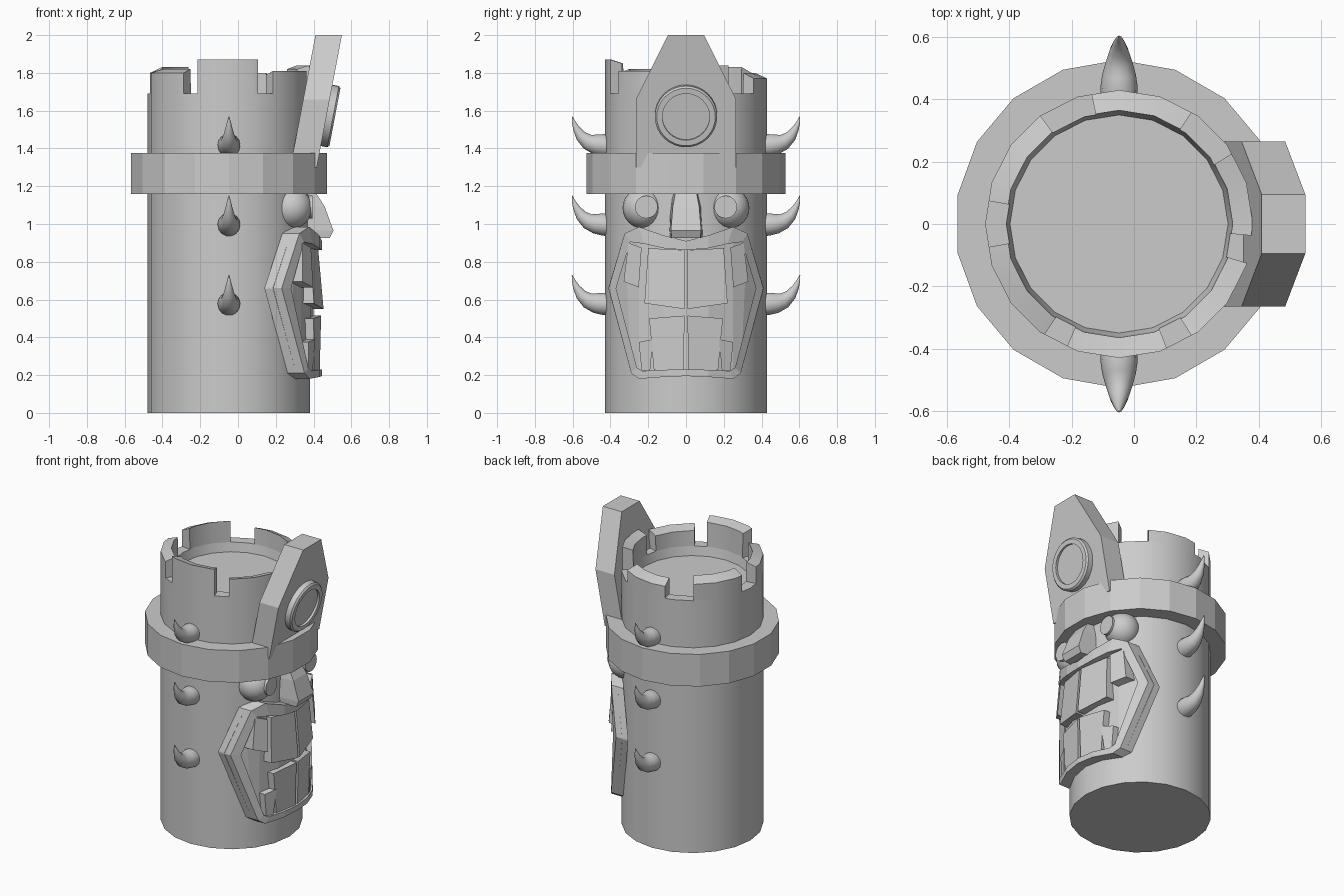
import bpy, bmesh, math
from mathutils import Vector, Matrix

if "Cube" in bpy.data.objects:
    bpy.data.objects.remove(bpy.data.objects["Cube"], do_unlink=True)

AXIS = -0.048          # x of the tower's centre line
SIDES = 20
RIM = 1.69             # height of the gaps between merlons

stone = bpy.data.materials.new("grey stone")
stone.use_nodes = True
grey = (0.6, 0.6, 0.6, 1)
stone.diffuse_color = grey
stone.node_tree.nodes["Principled BSDF"].inputs["Base Color"].default_value = grey


def finish(name, bm, smooth=None):
    bmesh.ops.recalc_face_normals(bm, faces=bm.faces)
    mesh = bpy.data.meshes.new(name)
    bm.to_mesh(mesh)
    bm.free()
    obj = bpy.data.objects.new(name, mesh)
    bpy.context.collection.objects.link(obj)
    mesh.materials.append(stone)
    if smooth:
        bpy.ops.object.select_all(action='DESELECT')
        obj.select_set(True)
        bpy.context.view_layer.objects.active = obj
        bpy.ops.object.shade_smooth_by_angle(angle=math.radians(smooth))
    return obj


def loft(name, loops, closed=False, smooth=None):
    """Skin equal-length loops; cap the ends, or join last to first."""
    bm = bmesh.new()
    rings = [[bm.verts.new(p) for p in loop] for loop in loops]
    n = len(rings[0])
    pairs = list(zip(rings, rings[1:]))
    if closed:
        pairs.append((rings[-1], rings[0]))
    else:
        bm.faces.new(rings[0])
        bm.faces.new(rings[-1])
    for a, b in pairs:
        for i in range(n):
            j = (i + 1) % n
            bm.faces.new((a[i], a[j], b[j], b[i]))
    return finish(name, bm, smooth)


def ring(r, z, n=SIDES, start=0):
    return [(AXIS + r * math.cos(math.radians(start + 360 * i / n)),
             r * math.sin(math.radians(start + 360 * i / n)), z) for i in range(n)]


def on_wall(r, deg, z):
    """Point on the flat-sided wall at any angle."""
    step = 360 / SIDES
    r *= math.cos(math.radians(step / 2)) / math.cos(math.radians(deg % step - step / 2))
    a = math.radians(deg)
    return (AXIS + r * math.cos(a), r * math.sin(a), z)


# Tower shaft with a sunken top
loft("tower", [ring(0.43, 0), ring(0.43, RIM), ring(0.362, RIM), ring(0.35, 1.63)], smooth=30)

# Uneven merlons: start angle, end angle, outer top, inner top
merlons = [(57, 102, 1.77, 1.80), (126, 170, 1.80, 1.83), (190, 236, 1.80, 1.82),
           (247, 291, 1.87, 1.85), (303, 343, 1.81, 1.79), (-5, 32, 1.84, 1.82)]
for k, (a, b, top, inner) in enumerate(merlons):
    step = 360 // SIDES
    angles = [a] + [d for d in range(-step, 360, step) if a < d < b] + [b]
    loft(f"merlon_{k + 1}", [[on_wall(0.43, d, RIM), on_wall(0.43, d, top),
                              on_wall(0.365, d, inner), on_wall(0.362, d, RIM)]
                             for d in angles], smooth=30)

# Wide flat-sided headband
loft("headband", [ring(0.527, 1.16, 18, 10), ring(0.527, 1.375, 18, 10)])


# Leaning crest with a round medallion
SLOPE = 0.19
outline = [(-0.265, 1.3), (0.265, 1.3), (0.265, 1.66), (0.095, 2), (-0.095, 2), (-0.265, 1.66)]
loft("crest", [[(x + SLOPE * (z - 2), y, z) for y, z in outline] for x in (0.41, 0.55)])

profile = [(0.165, -0.03), (0.165, 0.035), (0.155, 0.045), (0.125, 0.045), (0.125, 0.03)]
tilt = Vector((1, 0, -SLOPE)).to_track_quat('Z', 'Y').to_matrix().to_4x4()
place = Matrix.Translation((0.469, 0, 1.575)) @ tilt
circle = [(math.cos(math.tau * i / 32), math.sin(math.tau * i / 32)) for i in range(32)]
loft("medallion", [[place @ Vector((r * c, r * s, h)) for c, s in circle]
                   for r, h in profile], smooth=30)


# Curved horns, three on each side
def horn(name, side, z0):
    path = [(0.40, -0.02, 0.058), (0.44, -0.012, 0.06), (0.48, -0.008, 0.054),
            (0.52, 0.005, 0.043), (0.555, 0.035, 0.031), (0.58, 0.075, 0.019),
            (0.595, 0.11, 0.01), (0.603, 0.14, 0.002)]
    loops = []
    for i, (y, z, r) in enumerate(path):
        p, q = path[max(i - 1, 0)], path[min(i + 1, len(path) - 1)]
        t = Vector((0, q[0] - p[0], q[1] - p[1])).normalized()
        up = Vector((0, -t.z, t.y))
        loop = []
        for k in range(14):
            a = math.tau * k / 14
            v = Vector((AXIS, y, z0 + z)) + up * r * math.sin(a)
            loop.append((v.x + r * math.cos(a), side * v.y, v.z))
        loops.append(loop)
    loft(name, loops, smooth=50)


for level, z in enumerate((0.58, 1.0, 1.42)):
    for side, word in ((1, "left"), (-1, "right")):
        horn(f"horn_{word}_{level + 1}", side, z + 0.01)

# Eyes with raised round pupils
for side, word in ((1, "left"), (-1, "right")):
    bm = bmesh.new()
    bmesh.ops.create_uvsphere(bm, u_segments=20, v_segments=12, radius=0.108,
                              matrix=Matrix.Translation((0.285, side * 0.228, 1.085)))
    finish(f"eye_{word}", bm, 60)
    loft(f"pupil_{word}", [[(x, side * 0.21 + 0.06 * c, 1.09 + 0.06 * s) for c, s in circle]
                           for x in (0.34, 0.395)], smooth=30)

# Wedge nose
loft("nose", [[(0.3, -w, z), (0.3, w, z), (x, f, z), (x, -f, z)] for w, f, x, z in
              ((0.09, 0.075, 0.485, 0.925), (0.09, 0.08, 0.505, 0.965),
               (0.085, 0.07, 0.46, 1.09), (0.075, 0.055, 0.41, 1.17))])


# Mouth, wrapped round the shaft
def wrap(y, z, depth):
    return (-0.055 + math.sqrt(0.25 - y * y) + depth, y, z)


def mirrored(half):
    return half + [(-y, z) for y, z in half[-2:0:-1]]


lip_out = [(0, 0.91), (0.12, 0.94), (0.25, 0.985), (0.325, 0.95), (0.41, 0.66),
           (0.29, 0.21), (0.25, 0.18), (0.12, 0.19), (0, 0.195)]
lip_in = [(0, 0.862), (0.12, 0.872), (0.22, 0.895), (0.295, 0.905), (0.37, 0.66),
          (0.26, 0.24), (0.23, 0.222), (0.12, 0.228), (0, 0.23)]
out, inn = mirrored(lip_out), mirrored(lip_in)
loft("lips", [[wrap(y, z, d) for y, z in loop] for loop, d in
              ((out, -0.05), (out, 0), (inn, 0), (inn, -0.05))], closed=True)

# Panel behind the teeth, built in columns from edge to edge
tops = [(-y, z) for y, z in lip_out[3:0:-1]] + lip_out[:4]
lows = [(-y, z) for y, z in lip_out[5:8]] + lip_out[8:4:-1]
tip = lip_out[4]
tops, lows = [(-tip[0], tip[1] + 0.005)] + tops + [(tip[0], tip[1] + 0.005)], \
             [(-tip[0], tip[1] - 0.005)] + lows + [(tip[0], tip[1] - 0.005)]
loft("mouth_panel", [[wrap(*t, -0.09), wrap(*t, -0.045), wrap(*b, -0.045), wrap(*b, -0.09)]
                     for t, b in zip(tops, lows)])

# Teeth: corners from upper inner, clockwise, with outward lean at top and bottom
teeth = {
    "upper_front_tooth": ([(0.008, 0.862), (0.2, 0.872), (0.22, 0.58), (0.008, 0.55)], -0.02, 0.008),
    "upper_side_tooth": ([(0.235, 0.875), (0.305, 0.9), (0.33, 0.695), (0.25, 0.665)], 0, 0.02),
    "lower_front_tooth": ([(0.008, 0.515), (0.195, 0.5), (0.17, 0.228), (0.012, 0.228)], -0.005, -0.012),
    "lower_side_tooth": ([(0.175, 0.39), (0.25, 0.375), (0.235, 0.225), (0.19, 0.225)], -0.005, -0.012),
}
for name, (corners, lean_top, lean_low) in teeth.items():
    leans = (lean_top, lean_top, lean_low, lean_low)
    for side, word in ((1, "left"), (-1, "right")):
        front = [wrap(side * y, z, d) for (y, z), d in zip(corners, leans)]
        back = [wrap(side * y, z, -0.07) for y, z in corners]
        loft(f"{name}_{word}", [back, front])
